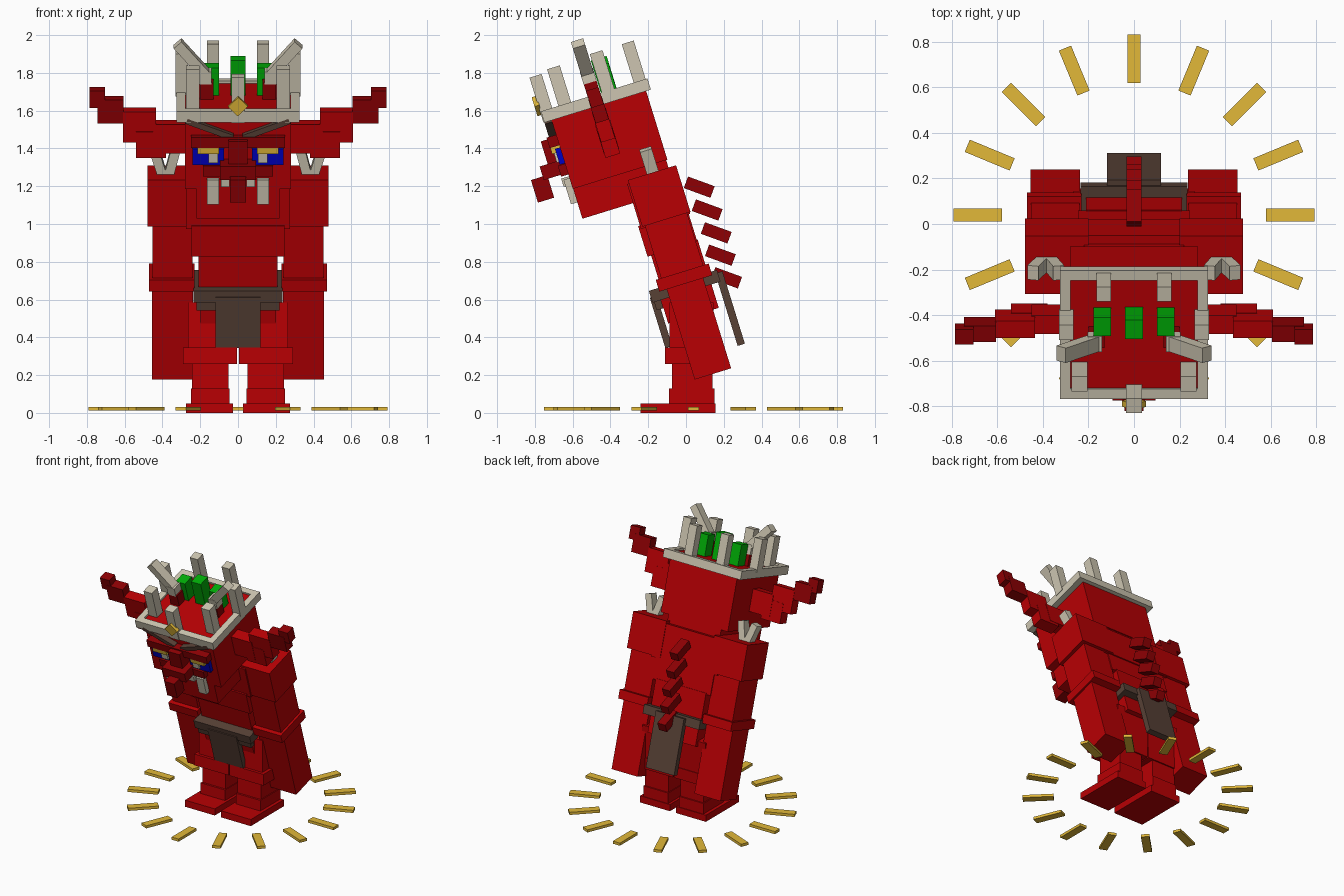
import bpy, bmesh, math
from mathutils import Matrix, Vector

if "Cube" in bpy.data.objects:
    bpy.data.objects.remove(bpy.data.objects["Cube"])


def material(name, r, g, b):
    m = bpy.data.materials.new(name)
    m.diffuse_color = (r, g, b, 1)
    m.use_nodes = True
    m.node_tree.nodes["Principled BSDF"].inputs["Base Color"].default_value = m.diffuse_color
    return m


RED = material("red", 0.48, 0.0, 0.001)
DARK = material("dark red", 0.27, 0.0, 0.001)
BONE = material("bone grey", 0.61, 0.56, 0.44)
GOLD = material("gold", 0.76, 0.48, 0.04)
GREEN = material("green", 0.0, 0.42, 0.002)
BLUE = material("blue", 0.0, 0.0, 0.55)
BROWN = material("dark brown", 0.095, 0.052, 0.036)

LEAN = Matrix.Rotation(0.3, 4, 'X')   # whole upper body leans forward
UPRIGHT = Matrix.Identity(4)


def cuboid(name, mat, matrix):
    bm = bmesh.new()
    bmesh.ops.create_cube(bm, size=1, matrix=matrix)
    me = bpy.data.meshes.new(name)
    bm.to_mesh(me)
    bm.free()
    me.materials.append(mat)
    ob = bpy.data.objects.new(name, me)
    bpy.context.collection.objects.link(ob)
    return ob


def box(name, mat, x, y, z, frame=LEAN, roll=0.0, pair=False):
    """Box from (min, max) ranges; roll turns it about y; pair mirrors it in x."""
    lo, hi = Vector((x[0], y[0], z[0])), Vector((x[1], y[1], z[1]))
    c, s = (lo + hi) / 2, hi - lo
    for side in ((1, -1) if pair else (1,)):
        m = (frame @ Matrix.Translation((c.x * side, c.y, c.z))
             @ Matrix.Rotation(roll * side, 4, 'Y')
             @ Matrix.Diagonal((s.x, s.y, s.z, 1)))
        label = name if not pair else name + ("_right" if side > 0 else "_left")
        cuboid(label, mat, m)


def mid(half):
    return (-half, half)


# legs and feet (upright)
for name, x, y, z in (
        ("foot", (.026, .275), (-.24, .155), (0, .05)),
        ("ankle", (.045, .25), (-.09, .15), (.05, .13)),
        ("shin", (.05, .243), (-.075, .14), (.13, .26)),
        ("knee", (.004, .29), (-.11, .15), (.26, .345)),
        ("thigh", (.002, .265), (-.088, .145), (.345, .585))):
    box(name, RED, x, y, z, UPRIGHT, pair=True)

# torso
box("pelvis", RED, mid(.2), (.05, .33), (.48, .66))
box("waist", RED, mid(.21), (.07, .33), (.64, .86))
box("belly", RED, mid(.245), (.05, .325), (.85, 1.02))
box("chest", RED, mid(.275), (.06, .333), (1.0, 1.25))

# back spikes pointing back and down
for i, (y, z) in enumerate(((.07, 1.195), (.112, 1.074), (.16, .953), (.182, .835), (.215, .715))):
    m = (Matrix.Translation((0, y, z)) @ Matrix.Rotation(-.35, 4, 'X')
         @ Matrix.Diagonal((.066, .15, .065, 1)))
    cuboid("back_spike_%d" % (i + 1), DARK, m)

# belt and loincloths
box("belt", BROWN, mid(.235), (.003, .38), (.61, .675))
box("belt_lower_band", BROWN, mid(.22), (.012, .05), (.565, .615))
box("front_loincloth", BROWN, mid(.12), (-.003, .035), (.36, .64))
box("rear_loincloth", BROWN, mid(.118), (.366, .406), (.258, .66))

# arms
box("shoulder", RED, (.2, .478), (.07, .337), (1.01, 1.268), pair=True)
box("upper_arm", RED, (.24, .452), (.085, .318), (.71, 1.02), pair=True)
box("wrist_cuff", RED, (.23, .47), (.055, .348), (.655, .72), pair=True)
box("forearm", RED, (.237, .455), (.096, .298), (.155, .66), pair=True)
box("outer_shoulder_tusk", BONE, (.395, .445), (.175, .24), (1.24, 1.40), roll=.3, pair=True)
box("inner_shoulder_tusk", BONE, (.325, .375), (.175, .24), (1.24, 1.40), roll=-.25, pair=True)

# head
box("jaw", RED, mid(.22), (-.22, .295), (1.144, 1.34))
box("skull", RED, mid(.28), (-.222, .302), (1.31, 1.738))

# stepped ears
for i, (x, z, mat) in enumerate((
        ((.26, .45), (1.44, 1.60), RED),
        ((.38, .54), (1.415, 1.56), RED),
        ((.435, .61), (1.50, 1.67), RED),
        ((.605, .745), (1.605, 1.735), DARK),
        ((.705, .785), (1.69, 1.785), DARK))):
    slim = .002 * i
    box("ear_step_%d" % (i + 1), mat, x, (-.01 + slim, .075 - slim), z, pair=True)

# eyes and brows
box("eye", BLUE, (.075, .24), (-.25, -.21), (1.452, 1.54), pair=True)
box("eyelid", GOLD, (.1, .215), (-.272, -.22), (1.518, 1.552), pair=True)
box("pupil", BONE, (.105, .157), (-.262, -.22), (1.467, 1.52), pair=True)
box("brow_ridge", DARK, mid(.25), (-.275, -.21), (1.552, 1.61))
box("angry_brow", BROWN, (.02, .28), (-.262, -.21), (1.635, 1.665), roll=-.36, pair=True)

# nose, cheeks and mouth
box("nose_bridge", DARK, mid(.05), (-.31, -.21), (1.40, 1.60))
box("snout", DARK, mid(.095), (-.355, -.21), (1.40, 1.475))
box("nose_tip", DARK, mid(.042), (-.42, -.33), (1.295, 1.42))
box("cheek", DARK, (.05, .185), (-.262, -.21), (1.39, 1.45), pair=True)
box("fang", BONE, (.1, .163), (-.255, -.2), (1.235, 1.37), pair=True)
box("small_tooth", BONE, (.045, .09), (-.265, -.2), (1.335, 1.38), pair=True)

# crown band
box("crown_front", BONE, mid(.325), (-.262, -.215), (1.69, 1.752))
box("crown_rear", BONE, mid(.325), (.283, .328), (1.69, 1.752))
box("crown_side", BONE, (.279, .325), (-.216, .284), (1.69, 1.752), pair=True)

# crown points and horns
box("front_point", BONE, mid(.035), (-.267, -.2), (1.69, 1.94))
box("corner_point", BONE, (.205, .275), (-.165, -.095), (1.73, 1.955), pair=True)
box("side_point", BONE, (.265, .33), (.075, .145), (1.73, 1.965), pair=True)
box("rear_point", BONE, (.1, .165), (.252, .318), (1.73, 1.965), pair=True)
box("horn_root", DARK, (.13, .2), (-.003, .067), (1.73, 1.83), pair=True)
box("horn_base", BONE, (.14, .205), (-.004, .068), (1.82, 1.89), pair=True)
box("horn", BONE, (.22, .275), (-.002, .066), (1.845, 2.065), roll=.72, pair=True)
box("center_tuft", GREEN, mid(.04), (.07, .157), (1.73, 1.93))
box("side_tuft", GREEN, (.1, .177), (.07, .155), (1.73, 1.89), pair=True)
box("crown_gem", GOLD, mid(.036), (-.287, -.26), (1.747, 1.823), roll=math.pi / 4)

# ring of sixteen ground rays
for i in range(16):
    m = (Matrix.Translation((0, .04, .022)) @ Matrix.Rotation(math.tau * i / 16, 4, 'Z')
         @ Matrix.Translation((.685, 0, 0)) @ Matrix.Diagonal((.213, .058, .02, 1)))
    cuboid("ground_ray_%d" % (i + 1), GOLD, m)
